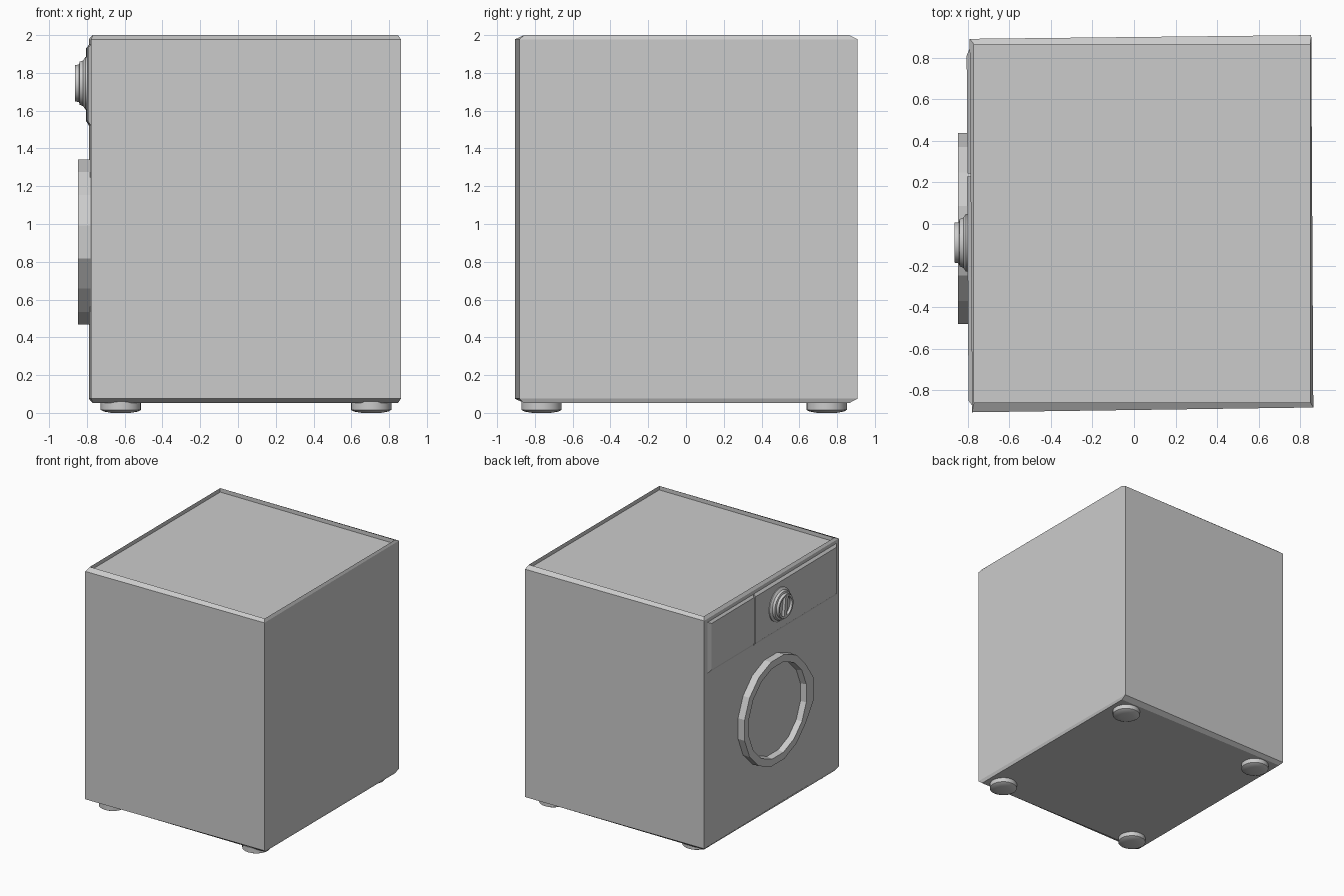
import bpy, bmesh
from math import sin, cos, pi, radians

if "Cube" in bpy.data.objects:
    bpy.data.objects.remove(bpy.data.objects["Cube"])

TILT = 0.0067   # the front panel leans slightly off the y axis


def finish(bm, name, smooth=False):
    bmesh.ops.recalc_face_normals(bm, faces=bm.faces)
    me = bpy.data.meshes.new(name)
    bm.to_mesh(me)
    bm.free()
    ob = bpy.data.objects.new(name, me)
    bpy.context.collection.objects.link(ob)
    if smooth:
        bpy.ops.object.select_all(action='DESELECT')
        ob.select_set(True)
        bpy.context.view_layer.objects.active = ob
        bpy.ops.object.shade_smooth_by_angle(angle=radians(30))
    return ob


def skin(bm, loops):
    """Bridge successive vertex loops and cap both ends."""
    rings = [[bm.verts.new(p) for p in loop] for loop in loops]
    n = len(rings[0])
    for a, b in zip(rings, rings[1:]):
        for i in range(n):
            j = (i + 1) % n
            bm.faces.new((a[i], a[j], b[j], b[i]))
    bm.faces.new(rings[0])
    bm.faces.new(rings[-1])
    return rings


def lathe_x(name, profile, y, z, n, smooth=True):
    """Turned part on the -x face; profile is (radius, x)."""
    bm = bmesh.new()
    skin(bm, [[(x, y + r * cos((i + .5) * 2 * pi / n), z + r * sin((i + .5) * 2 * pi / n))
               for i in range(n)] for r, x in profile])
    return finish(bm, name, smooth)


def panel(name, outer, inner, x0, x1):
    """Plate with sloped borders; outer and inner are (y0, y1, z0, z1)."""
    bm = bmesh.new()
    loops = []
    for (y0, y1, z0, z1), x in ((outer, x0), (inner, x1)):
        loops.append([(x - TILT * y, y, z) for y, z in ((y0, z0), (y1, z0), (y1, z1), (y0, z1))])
    skin(bm, loops)
    return finish(bm, name)


# cabinet: slightly skewed shell, chamfered top and bottom, sunken lid
shell = [(-.778, -.905), (.862, -.882), (.852, .908), (-.79, .89)]
lid = [(-.769, -.857), (.847, -.857), (.847, .864), (-.769, .864)]
bm = bmesh.new()
skin(bm, [[(x, y, z) for x, y in rect] for rect, z in
          ((lid, .052), (shell, .075), (shell, 1.978), (lid, 2.0), (lid, 1.967))])
finish(bm, "cabinet")

# control strip and detergent drawer
panel("control_panel", (-.89, .228, 1.5, 1.965), (-.85, .228, 1.545, 1.93), -.77, -.801)
panel("detergent_drawer", (.242, .875, 1.5, 1.965), (.242, .81, 1.545, 1.93), -.77, -.799)

# door ring with a pulled-out grip side and flat window
door = lathe_x("door", [(.445, -.77), (.445, -.847), (.385, -.847), (.375, -.80)],
               0, .905, 16, False)
for v in door.data.vertices:
    if v.co.y < -.42:
        v.co.y = -.48

# selector knob: stepped base, rim and grip bar
lathe_x("knob", [(.14, -.78), (.14, -.808), (.122, -.82), (.115, -.838), (.10, -.842),
                 (.097, -.862), (.082, -.862), (.08, -.842)], -.09, 1.745, 24)
bpy.ops.mesh.primitive_cube_add(size=1, location=(-.85, -.09, 1.745),
                                rotation=(radians(8), 0, 0))
bar = bpy.context.object
bar.name = "knob_grip"
bar.scale = (.028, .035, .175)

# feet
for side, x in (("front", -.62), ("rear", .705)):
    for hand, y in (("right", -.765), ("left", .745)):
        bm = bmesh.new()
        skin(bm, [[(x + r * cos(i * pi / 12), y + r * sin(i * pi / 12), z) for i in range(24)]
                  for r, z in ((.107, .06), (.107, .016), (.09, .007), (.05, 0))])
        finish(bm, f"{side}_{hand}_foot", True)
